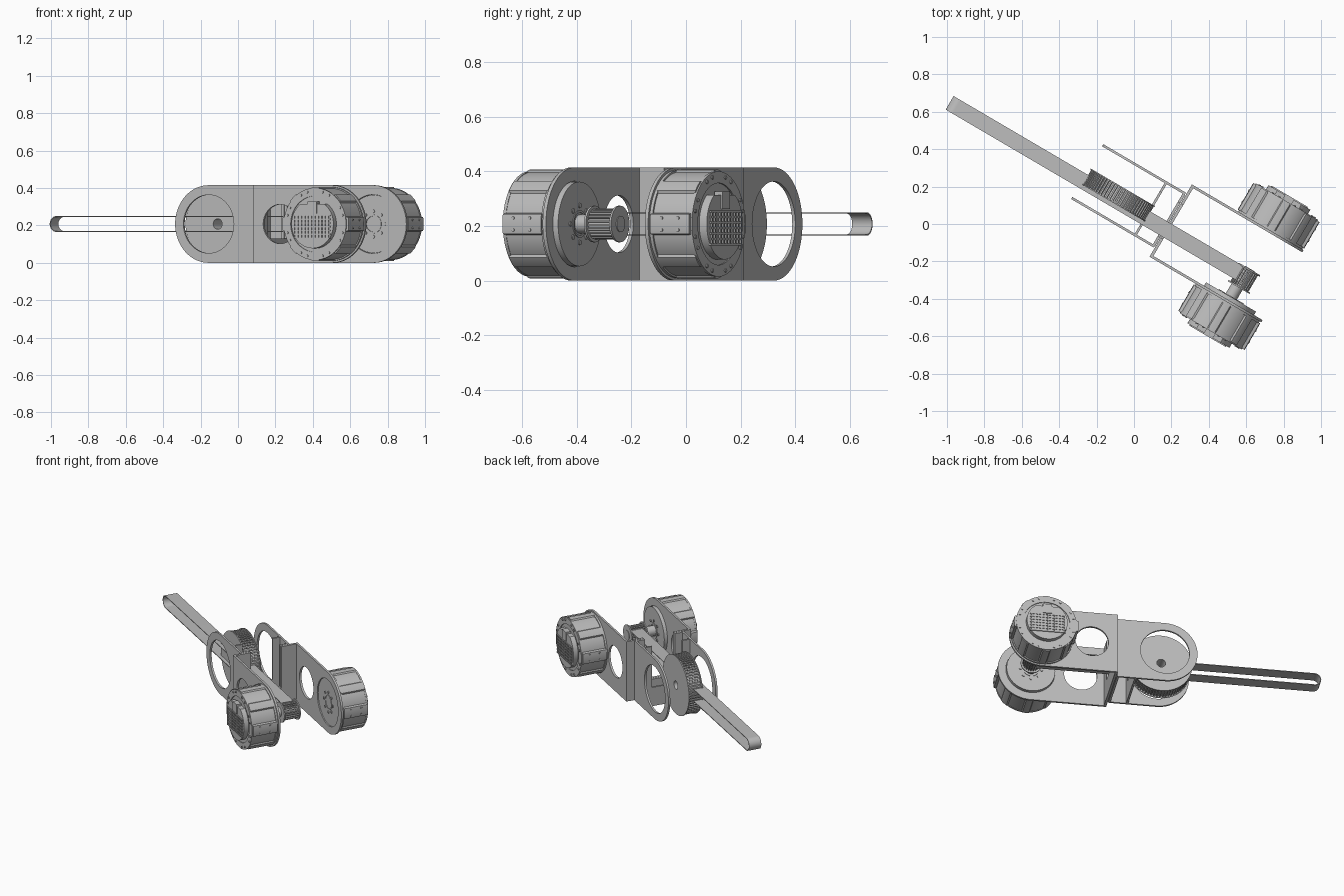
import bpy, bmesh
from math import sin, cos, pi, radians
from mathutils import Matrix

if "Cube" in bpy.data.objects:
    bpy.data.objects.remove(bpy.data.objects["Cube"])

grey = bpy.data.materials.new("machined grey")
grey.use_nodes = True
grey.diffuse_color = (0.5, 0.5, 0.5, 1)
grey.node_tree.nodes["Principled BSDF"].inputs["Base Color"].default_value = (0.5, 0.5, 0.5, 1)

YAW = Matrix.Rotation(radians(-30.4), 4, 'Z')   # the whole arm is turned about z
MID_Z = 0.2075
MID_V = 0.115                                   # symmetry plane between the side plates
U_PULLEY, U_MOTOR = -0.15, 0.645


def extrude(name, loops, start, end, along="v"):
    """Extrude outlines (first outer, rest holes) across the arm (v) or along it (u)."""
    curve = bpy.data.curves.new(name, 'CURVE')
    curve.dimensions, curve.fill_mode = '2D', 'BOTH'
    curve.extrude = abs(end - start) / 2
    for pts in loops:
        sp = curve.splines.new('POLY')
        sp.points.add(len(pts) - 1)
        for p, (a, b) in zip(sp.points, pts):
            p.co = (a, b, 0, 1)
        sp.use_cyclic_u = True
    temp = bpy.data.objects.new(name + "_temp", curve)
    bpy.context.collection.objects.link(temp)
    dg = bpy.context.evaluated_depsgraph_get()
    mesh = bpy.data.meshes.new_from_object(temp.evaluated_get(dg))
    bpy.data.objects.remove(temp)
    mid = (start + end) / 2
    turn = Matrix.Rotation(pi / 2, 4, 'X')
    if along == "v":
        place = Matrix.Translation((0, mid, 0)) @ turn
    else:
        place = Matrix.Translation((mid, 0, 0)) @ Matrix.Rotation(pi / 2, 4, 'Z') @ turn
    bm = bmesh.new()
    bm.from_mesh(mesh)
    bmesh.ops.remove_doubles(bm, verts=bm.verts, dist=1e-5)
    bmesh.ops.transform(bm, matrix=YAW @ place, verts=bm.verts)
    bmesh.ops.recalc_face_normals(bm, faces=bm.faces)
    bm.to_mesh(mesh)
    bm.free()
    mesh.materials.clear()
    mesh.materials.append(grey)
    ob = bpy.data.objects.new(name, mesh)
    bpy.context.collection.objects.link(ob)
    bpy.ops.object.select_all(action='DESELECT')
    ob.select_set(True)
    bpy.context.view_layer.objects.active = ob
    bpy.ops.object.shade_smooth_by_angle(angle=radians(30))
    return ob


def arc(cu, cz, r, a0, a1, n):
    return [(cu + r * cos(a0 + (a1 - a0) * i / n), cz + r * sin(a0 + (a1 - a0) * i / n))
            for i in range(n + 1)]


def circle(cu, r, n=64, cz=MID_Z):
    return arc(cu, cz, r, 0, 2 * pi, n)[:-1]


def rect(a, b, c, d):
    return [(a, c), (b, c), (b, d), (a, d)]


def stadium(u0, u1, r):
    return arc(u0, MID_Z, r, pi / 2, 3 * pi / 2, 20) + arc(u1, MID_Z, r, -pi / 2, pi / 2, 20)


def gear(cu, root, tip, teeth):
    pts = []
    for i in range(teeth):
        for f, r in ((0, root), (.45, root), (.5, tip), (.95, tip)):
            a = 2 * pi * (i + f) / teeth
            pts.append((cu + r * cos(a), MID_Z + r * sin(a)))
    return pts


# Drive belt
extrude("belt", [stadium(-1.135, U_MOTOR + .01, .043), stadium(-1.135, U_MOTOR + .01, .038)], .018, .102)

# Large toothed pulley
bore = circle(U_PULLEY, .028, 24)
extrude("large_pulley_teeth", [gear(U_PULLEY, .185, .194, 64), bore], .045, .135)
for i, v in enumerate((.041, .133)):
    extrude(f"large_pulley_flange_{i}", [circle(U_PULLEY, .199), bore], v, v + .006)

# Small toothed pulley on the drive shaft
extrude("small_pulley_teeth", [gear(U_MOTOR + .01, .047, .056, 22)], -.006, .1)
for i, v in enumerate((-.01, .097)):
    extrude(f"small_pulley_flange_{i}", [circle(U_MOTOR + .01, .067, 40)], v, v + .008)
extrude("drive_shaft", [circle(U_MOTOR, .034, 32)], -.08, 0)
extrude("shaft_tip", [circle(U_MOTOR + .01, .03, 32)], .1, .108)

# Side plates, rounded at their outer ends
R = MID_Z
rear = arc(U_PULLEY, R, R, pi / 2, 3 * pi / 2, 40) + [(.155, 0), (.155, 2 * R)]
front = [(.16, 2 * R), (.16, 0)] + arc(U_MOTOR, R, R, -pi / 2, pi / 2, 40)
for name, side in (("right", -1), ("left", 1)):
    def v_at(d, s=side):
        return MID_V + s * d
    extrude(name + "_rear_plate", [rear, circle(U_PULLEY, .156)], v_at(.157), v_at(.17))
    extrude(name + "_front_plate", [front, circle(.325, .105, 48), circle(U_MOTOR, .157)],
            v_at(.21), v_at(.224))

# Cross walls, notched in the middle to clear the belt


def wall(name, half, u0, u1):
    a, b = MID_V - half, MID_V + half
    n0, n1, floor = MID_V - .105, MID_V + .105, .13
    outline = [(a, 0), (b, 0), (b, 2 * R), (n1, 2 * R), (n1, floor), (n0, floor), (n0, 2 * R), (a, 2 * R)]
    extrude(name, [outline], u0, u1, "u")


wall("inner_cross_wall", .16, .03, .043)
wall("rear_cross_wall", .16, .142, .157)
wall("front_cross_wall", .222, .16, .176)


# Motors
def body_outline():
    pts = []
    for i in range(180):
        a = 2 * i
        off = min(a % 45, 45 - a % 45)
        side = min(a % 180, 180 - a % 180)
        r = .206 if side <= 11 else .199 if off <= 7 else .191
        pts.append((U_MOTOR + r * cos(radians(a)), MID_Z + r * sin(radians(a))))
    return pts


def motor(name, side, face):
    def part(label, loops, d0, d1):
        extrude(f"{name}_{label}", loops, MID_V + side * d0, MID_V + side * d1)
    c = U_MOTOR
    part("body", [body_outline()], .232, .396)
    part("front_rim", [circle(c, .198)], .224, .236)
    part("rear_rim", [circle(c, .193), circle(c, .15)], .39, .402)
    part("rotor_face", [circle(c, .155)], face, .23)
    part("face_ring", [circle(c, .05, 40), circle(c, .042, 40)], face - .003, face + .001)
    # Rear cap, flattened on top, with ventilation grille and connector
    cap = arc(c, R, .13, radians(125), radians(415), 48)
    part("rear_cap", [cap], .39, .428)
    bars = [rect(c - .115 + i * .021, c - .107 + i * .021, R - .075, R + .045) for i in range(11)]
    for i, bar in enumerate(bars):
        part(f"grille_upright_{i}", [bar], .426, .434)
    for i in range(7):
        z = R - .078 + i * .02
        part(f"grille_bar_{i}", [rect(c - .115, c + .111, z, z + .007)], .426, .434)
    part("connector", [rect(c - .028, c + .028, R + .055, R + .12)], .4, .434)
    # Screws on the rear rim and bolts round the output face
    for i in range(8):
        for k in (-7, 7):
            a = radians(22.5 + 45 * i + k)
            part(f"rim_screw_{i}_{k}", [circle(c + .177 * cos(a), .007, 10, R + .177 * sin(a))], .4, .407)
    for i in range(8):
        a = radians(45 * i)
        part(f"face_bolt_{i}", [circle(c + .068 * cos(a), .009, 12, R + .068 * sin(a))], face - .004, face + .001)
    # Bolts on the two side pads
    for s in (-1, 1):
        for i, d in enumerate((.28, .35)):
            for j, z in enumerate((-.022, .022)):
                extrude(f"{name}_pad_bolt_{s}_{i}_{j}", [circle(MID_V + side * d, .006, 10, R + z)],
                        c + s * .2, c + s * .209, "u")


motor("right_motor", -1, .189)
motor("left_motor", 1, .216)
